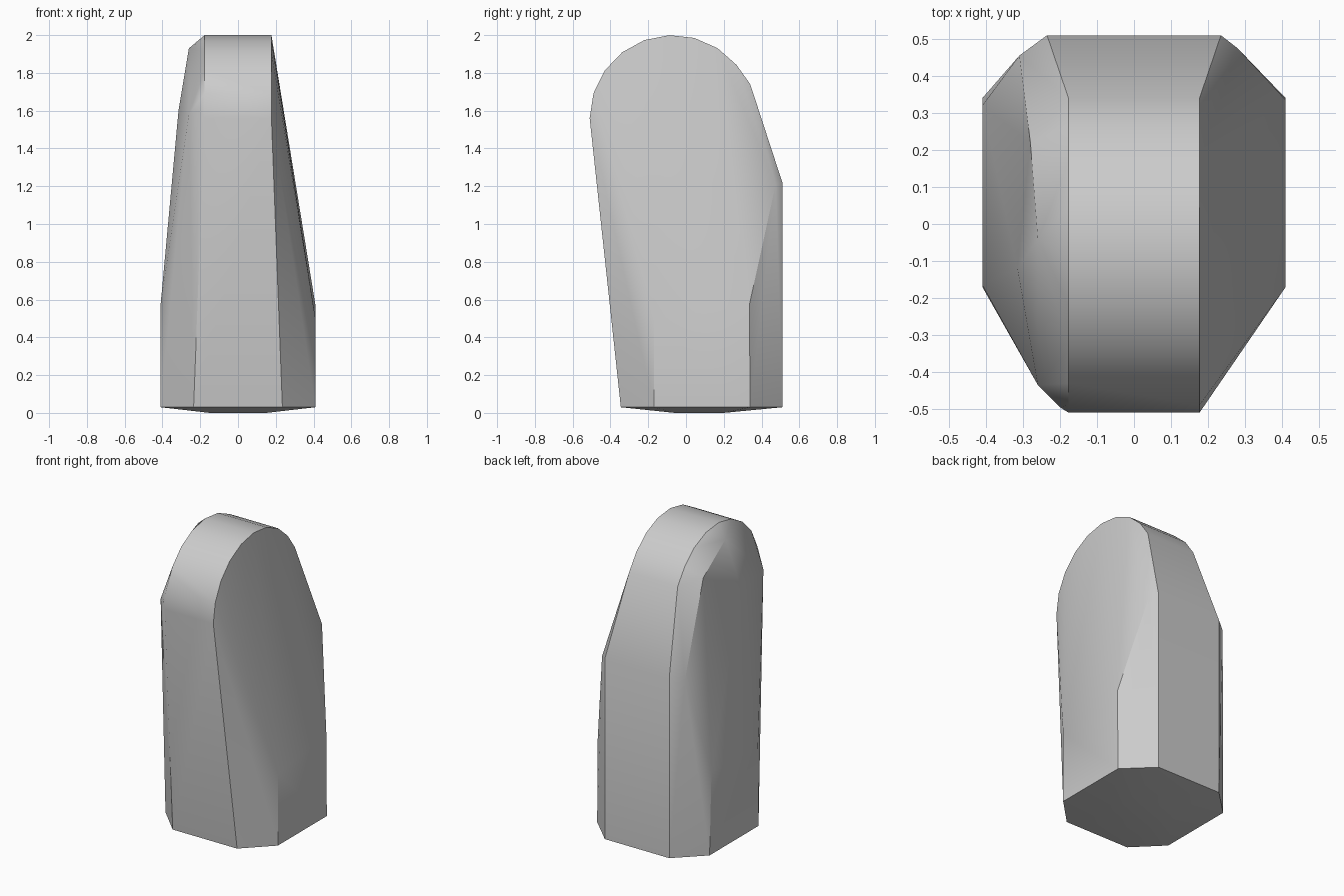
import bpy, bmesh, math

cube = bpy.data.objects.get("Cube")
if cube:
    bpy.data.objects.remove(cube, do_unlink=True)

stone = bpy.data.materials.new("plain grey")
stone.diffuse_color = (0.6, 0.6, 0.6, 1)
stone.use_nodes = True
stone.node_tree.nodes["Principled BSDF"].inputs["Base Color"].default_value = (0.6, 0.6, 0.6, 1)

points = []
# Rounded crown and wide octagonal foot, shared by both sides
for side in (-1, 1):
    for i in range(9):
        a = math.radians(180 - i * 17.5)
        points.append((side * 0.177, -0.07 + 0.44 * math.cos(a), 1.56 + 0.44 * math.sin(a)))
    points += [(side * 0.177, 0.34, 1.74), (side * 0.235, 0.51, 1.22)]
    points += [(side * x, y, 0.03) for x, y in
               ((0.235, -0.345), (0.41, -0.17), (0.41, 0.34), (0.235, 0.51))]
    # Shallow swell under the foot
    points += [(side * 0.15, y, 0) for y in (-0.06, 0.2)]

# Flat sloping side
points += [(0.41, -0.17, 0.5), (0.41, 0.335, 0.57), (0.28, 0.475, 1.21)]

# Fuller side with a worn, rounded shoulder
points += [(-0.41, -0.165, 0.57), (-0.41, 0.32, 0.57), (-0.31, 0.455, 1.2),
           (-0.315, -0.12, 1.6), (-0.26, -0.435, 1.58), (-0.2, -0.495, 1.6),
           (-0.26, -0.04, 1.93), (-0.28, 0.22, 1.78)]

bm = bmesh.new()
verts = [bm.verts.new(p) for p in points]
hull = bmesh.ops.convex_hull(bm, input=verts)
loose = {v for v in hull["geom_interior"] + hull["geom_unused"]
         if isinstance(v, bmesh.types.BMVert)}
bmesh.ops.delete(bm, geom=list(loose), context='VERTS')
bmesh.ops.dissolve_limit(bm, angle_limit=math.radians(1), verts=bm.verts, edges=bm.edges)
bmesh.ops.recalc_face_normals(bm, faces=bm.faces)
mesh = bpy.data.meshes.new("standing_stone")
bm.to_mesh(mesh)
bm.free()
mesh.materials.append(stone)

block = bpy.data.objects.new("standing_stone", mesh)
bpy.context.collection.objects.link(block)
bpy.context.view_layer.objects.active = block
block.select_set(True)
bpy.ops.object.shade_smooth_by_angle(angle=math.radians(28))
